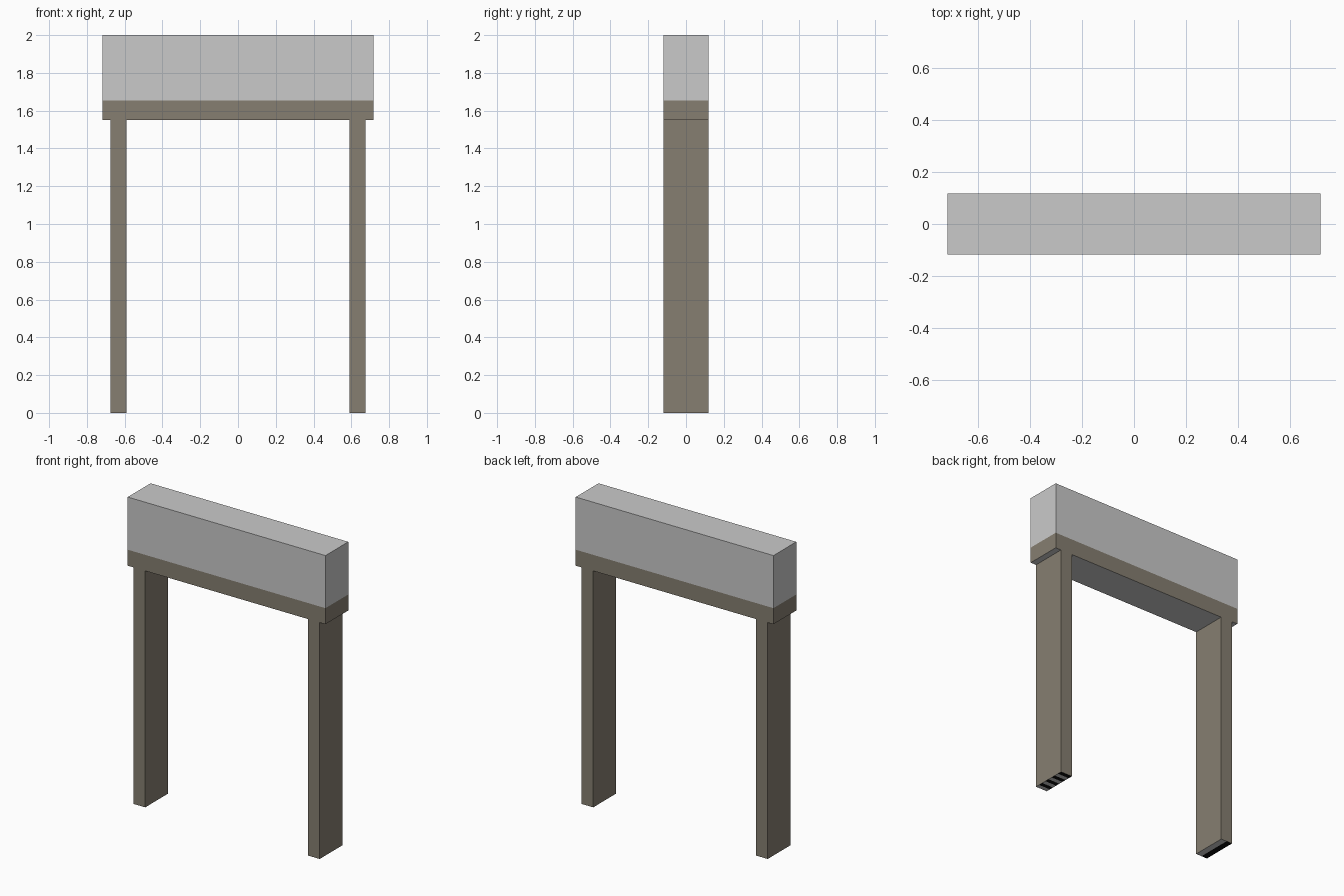
import bpy, bmesh

if "Cube" in bpy.data.objects:
    bpy.data.objects.remove(bpy.data.objects["Cube"])

def material(name, rgb):
    m = bpy.data.materials.new(name)
    m.diffuse_color = (*rgb, 1.0)
    m.use_nodes = True
    m.node_tree.nodes["Principled BSDF"].inputs["Base Color"].default_value = m.diffuse_color
    return m

GREY = material("light grey", (0.59, 0.59, 0.59))
BROWN = material("taupe brown", (0.24, 0.212, 0.165))
BLACK = material("black", (0.004, 0.004, 0.004))

HALF_W, HALF_D = 0.717, 0.118
Z_BEAM, Z_BAND, Z_TOP = 1.55, 1.655, 2.0

def box(name, x0, x1, z0, z1, mats, cuts, rule):
    """Box through the full depth, sliced at planes (axis, position), coloured by rule."""
    bm = bmesh.new()
    bmesh.ops.create_cube(bm, size=1)
    for v in bm.verts:
        v.co.x = x1 if v.co.x > 0 else x0
        v.co.y = HALF_D if v.co.y > 0 else -HALF_D
        v.co.z = z1 if v.co.z > 0 else z0
    for axis, pos in cuts:
        co, no = [0, 0, 0], [0, 0, 0]
        co[axis], no[axis] = pos, 1
        bmesh.ops.bisect_plane(bm, geom=bm.verts[:] + bm.edges[:] + bm.faces[:],
                               plane_co=co, plane_no=no)
    bm.normal_update()
    for f in bm.faces:
        f.material_index = rule(f.calc_center_median(), f.normal)
    me = bpy.data.meshes.new(name)
    bm.to_mesh(me)
    bm.free()
    for m in mats:
        me.materials.append(m)
    ob = bpy.data.objects.new(name, me)
    bpy.context.collection.objects.link(ob)
    return ob

# Header beam: grey, with a brown band around the lower sides
box("header_beam", -HALF_W, HALF_W, Z_BEAM, Z_TOP, [GREY, BROWN], [(2, Z_BAND)],
    lambda c, n: int(abs(n.z) < 0.5 and c.z < Z_BAND))

# Legs: brown, soles partly grey and partly black
X_IN, X_OUT = 0.59, 0.675
X_MID = (X_IN + X_OUT) / 2

def left_sole(c, n):
    if n.z > -0.5:
        return 0
    return 2 if c.x < -X_MID else 1

STRIPES = 8
STEP = 2 * HALF_D / STRIPES

def right_sole(c, n):
    if n.z > -0.5:
        return 0
    return 1 + int((c.y + HALF_D) / STEP) % 2

box("left_leg", -X_OUT, -X_IN, 0, Z_BEAM, [BROWN, GREY, BLACK], [(0, -X_MID)], left_sole)
box("right_leg", X_IN, X_OUT, 0, Z_BEAM, [BROWN, GREY, BLACK],
    [(1, -HALF_D + i * STEP) for i in range(1, STRIPES)], right_sole)
